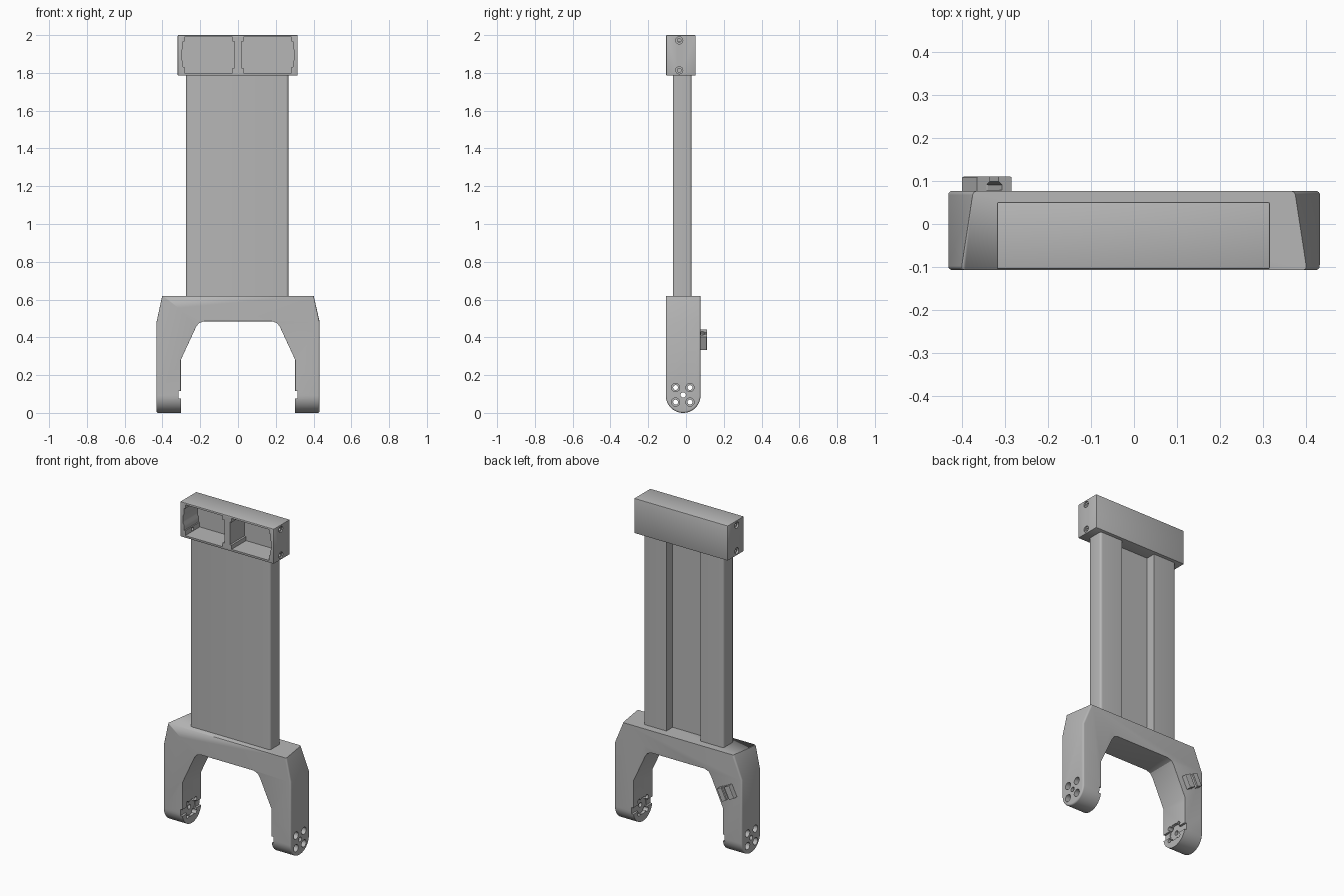
import bpy, bmesh, math
from mathutils import Matrix

cube = bpy.data.objects.get("Cube")
if cube:
    bpy.data.objects.remove(cube, do_unlink=True)

GREY = (0.47, 0.47, 0.47, 1)
mat = bpy.data.materials.new("matte grey")
mat.use_nodes = True
mat.diffuse_color = GREY
mat.node_tree.nodes["Principled BSDF"].inputs["Base Color"].default_value = GREY
mat.node_tree.nodes["Principled BSDF"].inputs["Roughness"].default_value = 0.6


def prism(name, pts, axis, lo, hi):
    """Extrude a 2D outline along one axis."""
    place = {"x": lambda a, b, d: (d, a, b),
             "y": lambda a, b, d: (a, d, b),
             "z": lambda a, b, d: (a, b, d)}[axis]
    bm = bmesh.new()
    ends = [[bm.verts.new(place(a, b, d)) for a, b in pts] for d in (lo, hi)]
    bm.faces.new(ends[0])
    bm.faces.new(ends[1])
    n = len(pts)
    for i in range(n):
        j = (i + 1) % n
        bm.faces.new((ends[0][i], ends[0][j], ends[1][j], ends[1][i]))
    bmesh.ops.recalc_face_normals(bm, faces=bm.faces)
    mesh = bpy.data.meshes.new(name)
    bm.to_mesh(mesh)
    bm.free()
    mesh.materials.append(mat)
    ob = bpy.data.objects.new(name, mesh)
    bpy.context.collection.objects.link(ob)
    return ob


def rect(a0, b0, a1, b1):
    return [(a0, b0), (a1, b0), (a1, b1), (a0, b1)]


def circle(a, b, r, n=24, start=0, sweep=math.tau):
    steps = n if sweep == math.tau else n + 1
    return [(a + r * math.cos(start + sweep * i / n),
             b + r * math.sin(start + sweep * i / n)) for i in range(steps)]


def boolean(ob, cutter, operation="DIFFERENCE"):
    """Apply a boolean at once and drop the cutter."""
    mod = ob.modifiers.new("cut", "BOOLEAN")
    mod.operation, mod.solver, mod.object = operation, "EXACT", cutter
    bpy.context.view_layer.update()
    deps = bpy.context.evaluated_depsgraph_get()
    mesh = bpy.data.meshes.new_from_object(ob.evaluated_get(deps))
    ob.modifiers.clear()
    ob.data = mesh
    bpy.data.objects.remove(cutter, do_unlink=True)


def bevel(ob, width, rule, segments=5):
    """Round the sharp edges whose end points satisfy the rule."""
    bm = bmesh.new()
    bm.from_mesh(ob.data)
    edges = [e for e in bm.edges
             if len(e.link_faces) == 2 and e.calc_face_angle() > math.radians(30)
             and rule(e.verts[0].co, e.verts[1].co)]
    bmesh.ops.bevel(bm, geom=edges, offset=width, segments=segments,
                    profile=0.5, affect="EDGES", clamp_overlap=True)
    bm.to_mesh(ob.data)
    bm.free()


def smooth(ob):
    bpy.ops.object.select_all(action="DESELECT")
    ob.select_set(True)
    bpy.context.view_layer.objects.active = ob
    bpy.ops.object.shade_smooth_by_angle(angle=math.radians(32))


# Fork: front outline, clipped by a round-ended side outline
FRONT, BACK, TOP = -0.107, 0.077, 0.62
MID, RAD = (FRONT + BACK) / 2, (BACK - FRONT) / 2
half = [(0.432, -0.01), (0.432, 0.48), (0.402, TOP)]
arch = [(0.303, -0.01), (0.303, 0.28), (0.222, 0.455), (0.207, 0.475), (0.18, 0.485)]
outline = (half + [(-x, z) for x, z in reversed(half)]
           + [(-x, z) for x, z in arch] + arch[::-1])
fork = prism("fork", outline, "y", FRONT, BACK)
for v in fork.data.vertices:
    if v.co.z > TOP - 0.01 and v.co.y > 0:
        v.co.x *= 0.93
side = circle(MID, RAD, RAD, 32, math.pi, math.pi) + [(BACK, 0.7), (FRONT, 0.7)]
boolean(fork, prism("clip_shape", side, "x", -0.6, 0.6), "INTERSECT")
bevel(fork, 0.035, lambda a, b: min(abs(a.x), abs(b.x)) > 0.36
      and min(a.z, b.z) < TOP - 0.01 and abs(a.x - b.x) < 0.06
      and not (abs(a.y - b.y) > 0.15))
bevel(fork, 0.022, lambda a, b: max(abs(a.x), abs(b.x)) < 0.31
      and 0.15 < (a.z + b.z) / 2 < 0.5 and abs(a.y - b.y) < 0.01)

# Leg ends: horn recess inside, screw holes through, counterbores outside
for s in (-1, 1):
    def cut(pts, x0, x1):
        boolean(fork, prism("cutter", pts, "x", *sorted((s * x0, s * x1))))
    cut(circle(MID, 0.095, 0.05), 0.28, 0.32)
    cut(rect(-0.15, 0.075, 0.12, 0.115), 0.28, 0.316)
    cut(circle(MID, 0.095, 0.014, 16), 0.28, 0.5)
    for y in (-0.055, 0.021):
        for z in (0.057, 0.134):
            cut(circle(y, z, 0.013, 16), 0.28, 0.5)
            cut(circle(y, z, 0.022), 0.40, 0.5)
smooth(fork)

# Column: U-shaped section with the channel open at the back
section = [(-0.275, -0.07), (0.267, -0.07), (0.267, 0.03), (0.112, 0.03),
           (0.112, -0.03), (-0.12, -0.03), (-0.12, 0.03), (-0.275, 0.03)]
column = prism("column", section, "z", 0.6, 1.8)
bevel(column, 0.014, lambda a, b: abs(a.z - b.z) > 1 and abs(a.x) > 0.2, 4)
smooth(column)

# Head: box with two open pockets, stepped at the outer walls
head = prism("head", rect(-0.319, 1.786, 0.316, 2.0), "y", -0.105, 0.051)
bevel(head, 0.004, lambda a, b: True, 2)
pocket = [(0.018, 1.825), (0.03, 1.825), (0.03, 1.8), (0.284, 1.8), (0.284, 1.83),
          (0.292, 1.83), (0.292, 1.86), (0.3, 1.875), (0.3, 1.915), (0.292, 1.93),
          (0.292, 1.965), (0.284, 1.965), (0.284, 1.989), (0.03, 1.989),
          (0.03, 1.965), (0.018, 1.965)]
for s in (-1, 1):
    boolean(head, prism("cutter", [(s * x, z) for x, z in pocket], "y", -0.2, 0.035))
    for z in (1.814, 1.972):
        for r, x in ((0.019, 0.308), (0.01, 0.25)):
            boolean(head, prism("cutter", circle(-0.036, z, r), "x",
                                *sorted((s * x, s * 0.4))))
smooth(head)

# Cable clip: C-shaped section, tilted along the leg
half_clip = [(0.011, 0.035), (0.011, 0.024), (0.02, 0.016), (0.02, 0.004)]
clip_pts = ([(-0.045, -0.005), (0.045, -0.005), (0.045, 0.033), (0.042, 0.035)]
            + half_clip + [(-x, y) for x, y in reversed(half_clip)]
            + [(-0.042, 0.035), (-0.045, 0.033)])
cable_clip = prism("cable_clip", clip_pts, "z", -0.039, 0.039)
cable_clip.data.transform(Matrix.Translation((-0.342, 0.075, 0.387))
                          @ Matrix.Rotation(math.radians(26), 4, "Y"))
smooth(cable_clip)
